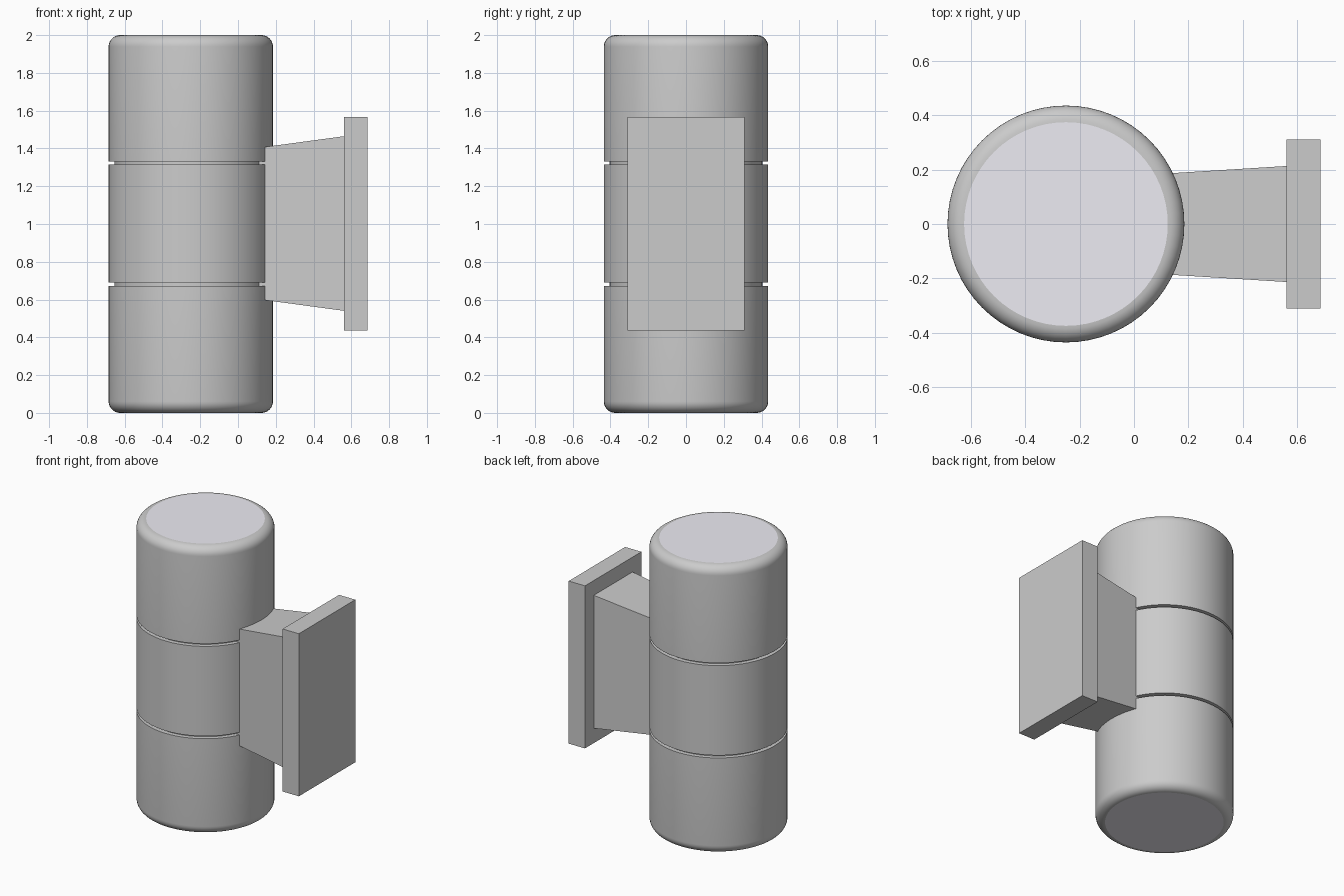
import bpy, bmesh
from math import pi, sin, cos, radians

if "Cube" in bpy.data.objects:
    bpy.data.objects.remove(bpy.data.objects["Cube"])

CX, R, FILLET, SEGS = -0.25, 0.435, 0.061, 64


def make_object(name, bm, angle=None):
    bmesh.ops.recalc_face_normals(bm, faces=bm.faces)
    mesh = bpy.data.meshes.new(name)
    bm.to_mesh(mesh)
    bm.free()
    obj = bpy.data.objects.new(name, mesh)
    bpy.context.collection.objects.link(obj)
    if angle:
        bpy.ops.object.select_all(action='DESELECT')
        obj.select_set(True)
        bpy.context.view_layer.objects.active = obj
        bpy.ops.object.shade_smooth_by_angle(angle=radians(angle))
    return obj


def ring(bm, r, z):
    return [bm.verts.new((CX + r * cos(2 * pi * i / SEGS), r * sin(2 * pi * i / SEGS), z))
            for i in range(SEGS)]


def frustum(name, x0, half_y0, half_z0, x1, half_y1, half_z1, zc=1.0025):
    """Block along x whose two ends may differ in size."""
    bm = bmesh.new()
    ends = []
    for x, hy, hz in ((x0, half_y0, half_z0), (x1, half_y1, half_z1)):
        ends.append([bm.verts.new((x, sy * hy, zc + sz * hz))
                     for sy, sz in ((-1, -1), (1, -1), (1, 1), (-1, 1))])
    a, b = ends
    bm.faces.new(a)
    bm.faces.new(b)
    for i in range(4):
        j = (i + 1) % 4
        bm.faces.new((a[i], a[j], b[j], b[i]))
    return make_object(name, bm)


# Lamp body: turned profile with rounded rims and two grooves
STEPS = 8
arc = [(R - FILLET + FILLET * sin(t * pi / 2 / STEPS), FILLET - FILLET * cos(t * pi / 2 / STEPS))
       for t in range(STEPS + 1)]
profile = list(arc)
for z0, z1 in ((0.672, 0.69), (1.314, 1.332)):
    profile += [(R, z0), (R - 0.03, z0), (R - 0.03, z1), (R, z1)]
profile += [(r, 2 - z) for r, z in reversed(arc)]

bm = bmesh.new()
rings = [ring(bm, r, z) for r, z in profile]
for a, b in zip(rings, rings[1:]):
    for i in range(SEGS):
        j = (i + 1) % SEGS
        bm.faces.new((a[i], a[j], b[j], b[i]))
make_object("lamp_body", bm, 30)

# Light lenses closing both ends
glass = bpy.data.materials.new("lens_glass")
glass.diffuse_color = (0.85, 0.84, 0.9, 1)
glass.use_nodes = True
glass.node_tree.nodes["Principled BSDF"].inputs["Base Color"].default_value = glass.diffuse_color
for name, z, up in (("top_lens", 2.0, True), ("bottom_lens", 0.0, False)):
    bm = bmesh.new()
    verts = ring(bm, R - FILLET, z)
    face = bm.faces.new(verts if up else verts[::-1])
    mesh = bpy.data.meshes.new(name)
    bm.to_mesh(mesh)
    bm.free()
    mesh.materials.append(glass)
    bpy.context.collection.objects.link(bpy.data.objects.new(name, mesh))

# Tapered bracket running into the body, and wall plate
frustum("bracket_arm", 0.08, 0.183, 0.397, 0.56, 0.213, 0.462)
frustum("wall_plate", 0.56, 0.31, 0.565, 0.685, 0.31, 0.565)
